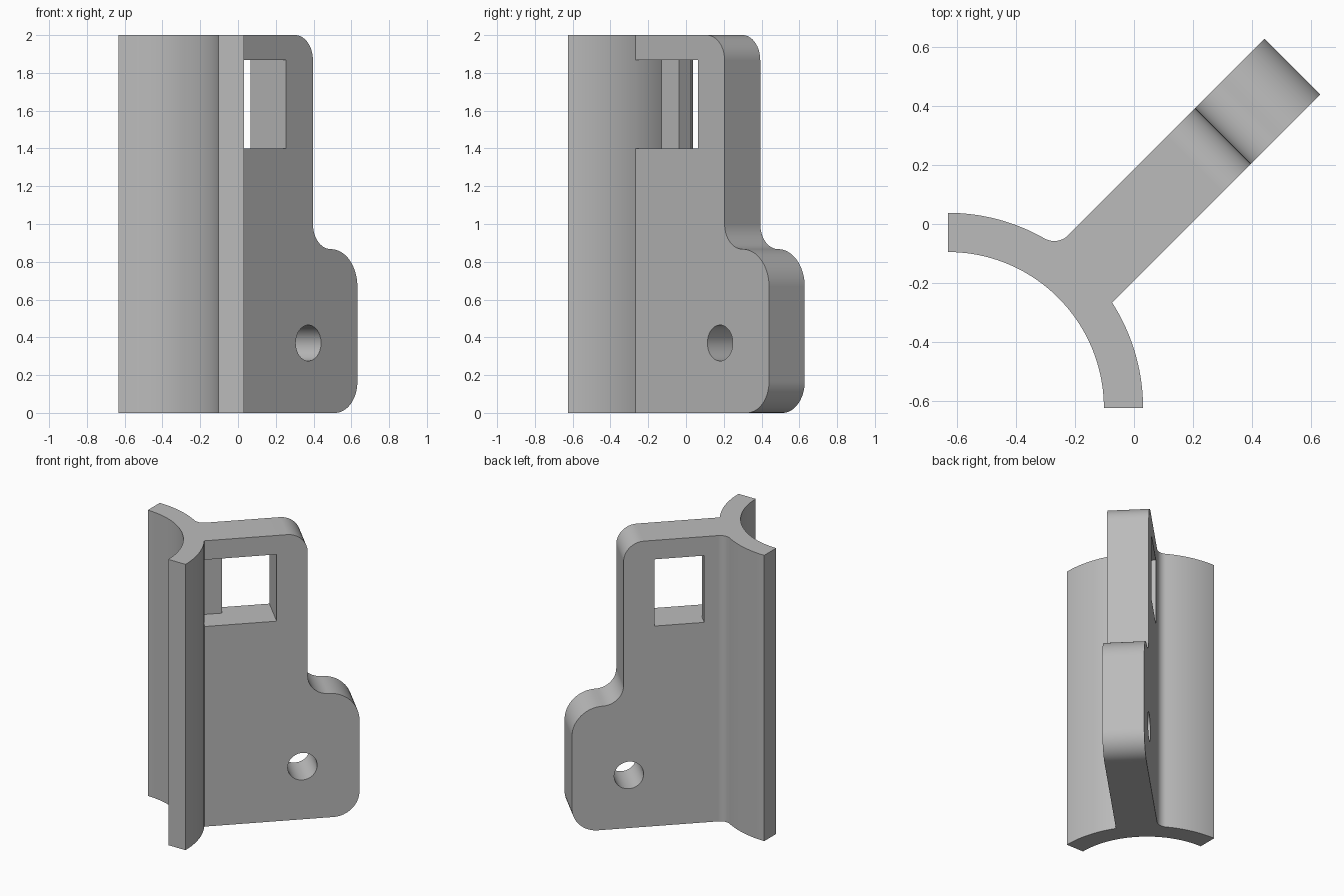
import bpy, bmesh
from math import sin, cos, asin, atan2, sqrt, pi, radians

if "Cube" in bpy.data.objects:
    bpy.data.objects.remove(bpy.data.objects["Cube"])

# Work along the plate: x = plate length, y = plate thickness; turned 45 degrees at the end
CX, CY = -0.889, 0.005           # axis of the curved saddle
R_IN, R_OUT = 0.53, 0.663
FRONT, BACK = -0.136, 0.131      # plate faces
FILLET = 0.067


def arc(cx, cy, r, a, b, n=16):
    return [(cx + r * cos(a + (b - a) * i / n), cy + r * sin(a + (b - a) * i / n))
            for i in range(n + 1)]


def prism(name, pts, lo, hi, upright=True):
    """Extrude an outline along z, or along y for side profiles."""
    bm = bmesh.new()
    place = (lambda p, h: (p[0], p[1], h)) if upright else (lambda p, h: (p[0], h, p[1]))
    face = bm.faces.new([bm.verts.new(place(p, lo)) for p in pts])
    ext = bmesh.ops.extrude_face_region(bm, geom=[face])
    step = (0, 0, hi - lo) if upright else (0, hi - lo, 0)
    bmesh.ops.translate(bm, vec=step,
                        verts=[v for v in ext["geom"] if isinstance(v, bmesh.types.BMVert)])
    bmesh.ops.recalc_face_normals(bm, faces=bm.faces)
    mesh = bpy.data.meshes.new(name)
    bm.to_mesh(mesh)
    bm.free()
    obj = bpy.data.objects.new(name, mesh)
    bpy.context.collection.objects.link(obj)
    return obj


def boolean(target, cutter, operation):
    mod = target.modifiers.new(operation.title(), "BOOLEAN")
    mod.object, mod.operation, mod.solver = cutter, operation, "EXACT"
    bpy.context.view_layer.objects.active = target
    bpy.ops.object.modifier_apply(modifier=mod.name)
    bpy.data.objects.remove(cutter)


# Plan: curved saddle, plate and the fillet behind the joint
front_angle = asin((FRONT - CY) / R_OUT)
fy = BACK + FILLET
fx = CX + sqrt((R_OUT + FILLET) ** 2 - (fy - CY) ** 2)
back_angle = atan2(fy - CY, fx - CX)
plan = arc(CX, CY, R_IN, pi / 4, -pi / 4, 40)
plan += arc(CX, CY, R_OUT, -pi / 4, front_angle, 18)
plan += [(0.9, FRONT), (0.9, BACK)]
plan += arc(fx, fy, FILLET, -pi / 2, back_angle - pi, 12)
plan += arc(CX, CY, R_OUT, back_angle, pi / 4, 18)[1:]
bracket = prism("saddle_bracket", plan, -0.1, 2.1)

# Side profile: rounded upper arm stepping out to a wider rounded foot
END, ARM = 0.758, 0.425
side = [(-1.5, 0), (-1.5, 2)]
side += arc(ARM - 0.133, 1.867, 0.133, pi / 2, 0)
side += arc(ARM + 0.133, 1.0, 0.133, pi, 3 * pi / 2)
side += arc(END - 0.199, 0.668, 0.199, pi / 2, 0)
side += arc(END - 0.167, 0.167, 0.167, 0, -pi / 2)
boolean(bracket, prism("side_profile", side, -1, 1, False), "INTERSECT")

# Window: wide pocket in front reaching the saddle, narrower opening behind
LIP = 0.043
window = [(-0.2, FRONT - 0.1)]
window += arc(CX, CY, R_OUT, front_angle, asin((LIP - CY) / R_OUT), 12)
window += [(-0.094, LIP), (-0.094, 0.3), (0.225, 0.3), (0.225, FRONT - 0.1)]
boolean(bracket, prism("window_cutter", window, 1.4, 1.867), "DIFFERENCE")

# Bolt hole through the foot
hole = arc(0.391, 0.37, 0.095, 0, 2 * pi, 40)[:-1]
boolean(bracket, prism("hole_cutter", hole, -1, 1, False), "DIFFERENCE")

# Finish: one grey, smooth curves, sharp edges
grey = bpy.data.materials.new("plain_grey")
grey.use_nodes = True
colour = (0.5, 0.5, 0.5, 1)
grey.diffuse_color = colour
grey.node_tree.nodes["Principled BSDF"].inputs["Base Color"].default_value = colour
bracket.data.materials.clear()
bracket.data.materials.append(grey)
bracket.rotation_euler.z = pi / 4
bpy.ops.object.select_all(action="DESELECT")
bracket.select_set(True)
bpy.context.view_layer.objects.active = bracket
bpy.ops.object.shade_smooth_by_angle(angle=radians(25))
weighted = bracket.modifiers.new("Weighted normals", "WEIGHTED_NORMAL")
weighted.keep_sharp = True
